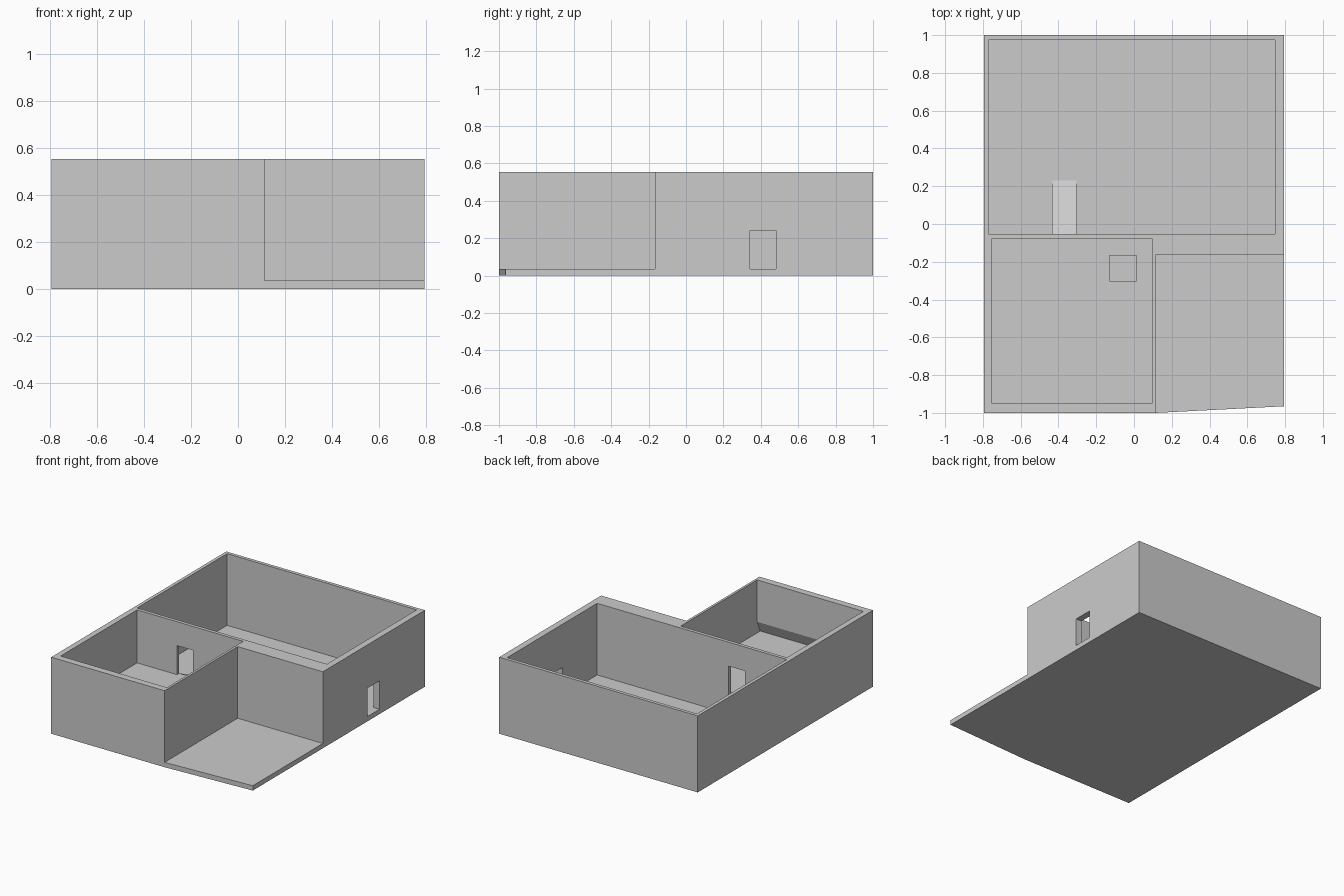
import bpy, bmesh
from mathutils import Vector

if "Cube" in bpy.data.objects:
    bpy.data.objects.remove(bpy.data.objects["Cube"])

TOP, FLOOR, RAISED = 0.553, 0.035, 0.17
W = 0.794


def prism(name, profile, lo, hi, axis="z"):
    """Extrude a profile: (x, y) along z, or (y, z) along x."""
    def point(a, b, t):
        return Vector((a, b, t)) if axis == "z" else Vector((t, a, b))
    bm = bmesh.new()
    face = bm.faces.new([bm.verts.new(point(a, b, lo)) for a, b in profile])
    ext = bmesh.ops.extrude_face_region(bm, geom=[face])
    verts = [g for g in ext["geom"] if isinstance(g, bmesh.types.BMVert)]
    bmesh.ops.translate(bm, verts=verts, vec=point(0, 0, hi - lo))
    bmesh.ops.recalc_face_normals(bm, faces=bm.faces)
    mesh = bpy.data.meshes.new(name)
    bm.to_mesh(mesh)
    bm.free()
    obj = bpy.data.objects.new(name, mesh)
    bpy.context.collection.objects.link(obj)
    return obj


def box(name, x0, x1, y0, y1, z0, z1):
    return prism(name, [(x0, y0), (x1, y0), (x1, y1), (x0, y1)], z0, z1)


def cut(target, cutter):
    cutter.hide_render = True
    mod = target.modifiers.new("cut", "BOOLEAN")
    mod.operation, mod.solver, mod.object = "DIFFERENCE", "EXACT", cutter
    bpy.context.view_layer.objects.active = target
    bpy.ops.object.modifier_apply(modifier=mod.name)
    bpy.data.objects.remove(cutter)


# Solid block with the slightly slanted front edge of the patio
house = prism("house_shell", [(-W, -1), (0.115, -1), (W, -0.965), (W, 1), (-W, 1)], 0, TOP)

# Open patio corner, large room, and raised small room with undercut front wall
cut(house, box("patio_cutter", 0.113, 1, -1.2, -0.165, FLOOR, 0.8))
cut(house, box("large_room_cutter", -0.77, 0.747, -0.052, 0.975, FLOOR, 0.8))
cut(house, prism("small_room_cutter",
                 [(-0.077, RAISED), (-0.985, RAISED), (-0.95, 0.25), (-0.95, 0.8), (-0.077, 0.8)],
                 -0.753, 0.096, axis="x"))

# Doorways: outside door and door between the rooms
cut(house, box("side_door_cutter", 0.70, 0.9, 0.343, 0.482, FLOOR, 0.24))
cut(house, box("inner_door_cutter", -0.435, -0.305, -0.12, 0.0, RAISED, 0.38))

# Ramp from the raised doorway down to the large room
prism("ramp", [(-0.052, FLOOR), (0.23, FLOOR), (-0.052, RAISED)], -0.435, -0.305, axis="x")

# Crate standing in the small room
box("crate", -0.13, 0.012, -0.305, -0.163, RAISED, RAISED + 0.14)
